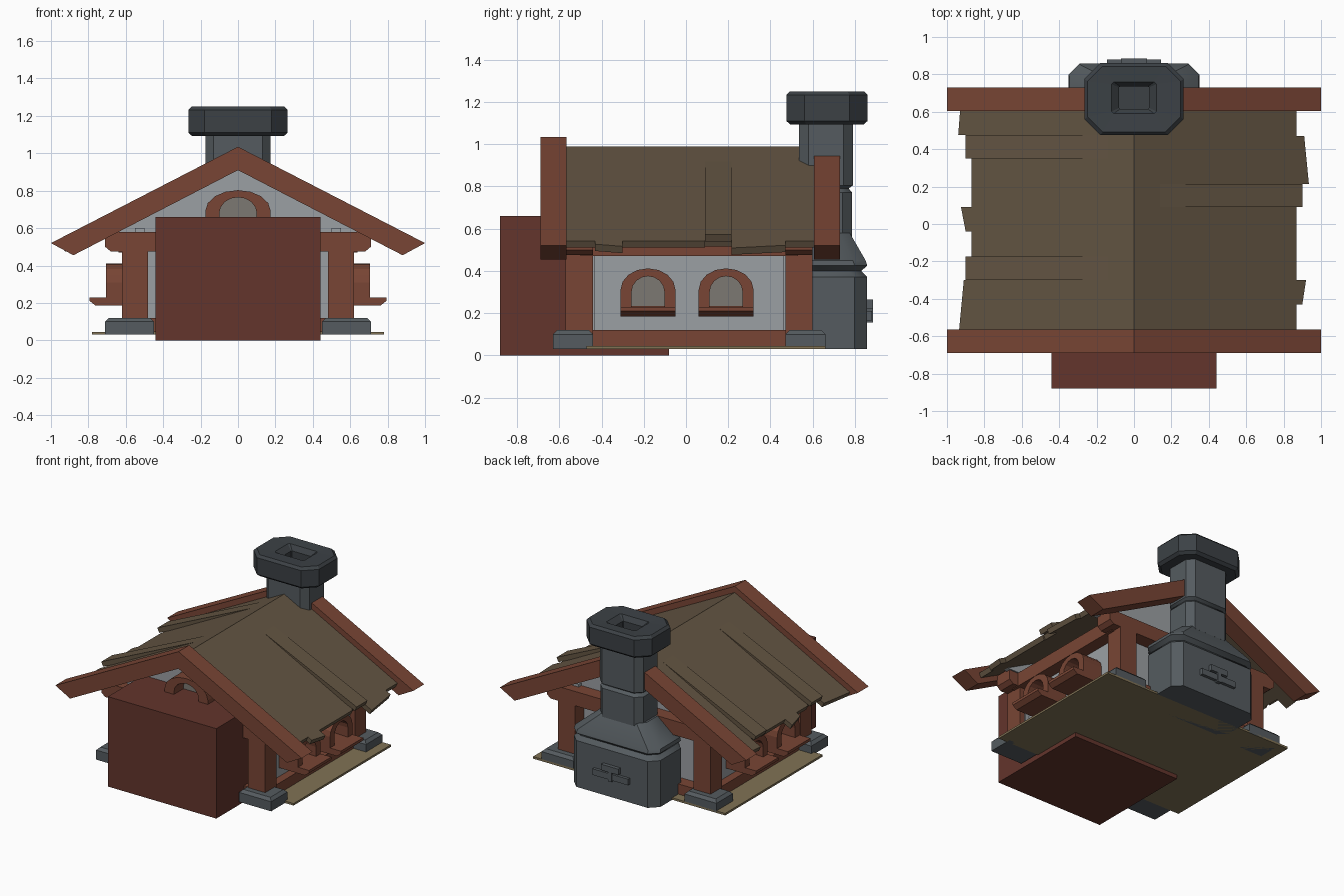
import bpy, bmesh, math

if "Cube" in bpy.data.objects:
    bpy.data.objects.remove(bpy.data.objects["Cube"])


def material(name, col):
    m = bpy.data.materials.new(name)
    m.diffuse_color = (*col, 1)
    m.use_nodes = True
    m.node_tree.nodes["Principled BSDF"].inputs["Base Color"].default_value = m.diffuse_color
    return m


RED = material("red_timber", (0.19, 0.06, 0.035))
DARK = material("dark_red", (0.125, 0.035, 0.025))
ROOF = material("roof_wood", (0.125, 0.09, 0.055))
TAN = material("floor_tan", (0.22, 0.17, 0.09))
WALL = material("plaster", (0.33, 0.35, 0.37))
STONE = material("stone", (0.09, 0.105, 0.115))
CAP = material("dark_stone", (0.045, 0.053, 0.06))
GLASS = material("window_pane", (0.2, 0.19, 0.17))


def mesh(name, verts, faces, mat, smooth=False):
    bm = bmesh.new()
    vs = [bm.verts.new(v) for v in verts]
    for f in faces:
        bm.faces.new([vs[i] for i in f])
    bmesh.ops.recalc_face_normals(bm, faces=bm.faces)
    me = bpy.data.meshes.new(name)
    bm.to_mesh(me)
    bm.free()
    me.materials.append(mat)
    ob = bpy.data.objects.new(name, me)
    bpy.context.collection.objects.link(ob)
    if smooth:
        bpy.context.view_layer.objects.active = ob
        ob.select_set(True)
        bpy.ops.object.shade_smooth_by_angle(angle=math.radians(35))
        ob.select_set(False)
    return ob


def loft(name, rings, mat, smooth=False):
    """Skin a list of equal-length rings and cap both ends."""
    n = len(rings[0])
    faces = [list(range(n)), [(len(rings) - 1) * n + i for i in range(n)]]
    for r in range(len(rings) - 1):
        for i in range(n):
            j = (i + 1) % n
            faces.append([r * n + i, r * n + j, (r + 1) * n + j, (r + 1) * n + i])
    return mesh(name, [p for ring in rings for p in ring], faces, mat, smooth)


def prism(name, pts, axis, a, b, mat):
    """Extrude a 2D profile along x (y,z points) or y (x,z points)."""
    put = (lambda p, t: (t, p[0], p[1])) if axis == "x" else (lambda p, t: (p[0], t, p[1]))
    return loft(name, [[put(p, t) for p in pts] for t in (a, b)], mat)


def box(name, x0, x1, y0, y1, z0, z1, mat):
    return prism(name, [(x0, z0), (x1, z0), (x1, z1), (x0, z1)], "y", y0, y1, mat)


def octo(hx, y0, y1, c, z):
    """Rectangle ring with chamfered corners."""
    return [(-hx + c, y0, z), (hx - c, y0, z), (hx, y0 + c, z), (hx, y1 - c, z),
            (hx - c, y1, z), (-hx + c, y1, z), (-hx, y1 - c, z), (-hx, y0 + c, z)]


def arch(c, half, z0, spring, top, n=8):
    pts = [(c + half, z0)]
    for i in range(n + 1):
        a = math.pi * i / n
        pts.append((c + half * math.cos(a), spring + (top - spring) * math.sin(a)))
    return pts + [(c - half, z0)]


# Floor and front block
box("floor_board", -0.78, 0.78, -0.47, 0.66, 0.03, 0.045, TAN)
box("front_block", -0.44, 0.44, -0.88, -0.08, 0, 0.66, DARK)

# Walls: side walls and gable walls
for s in (-1, 1):
    box("side_wall", s * 0.5, s * 0.55, -0.5, 0.53, 0.045, 0.6, WALL)
gable = [(-0.58, 0.045), (0.58, 0.045), (0.58, 0.57), (0.74, 0.57), (0, 0.95),
         (-0.74, 0.57), (-0.58, 0.57)]
prism("front_gable_wall", gable, "y", -0.47, -0.43, WALL)
prism("back_gable_wall", gable, "y", 0.46, 0.50, WALL)

# Corner stones and posts
for s in (-1, 1):
    for y0, y1, p0, p1 in ((-0.63, -0.44, -0.57, -0.44), (0.47, 0.66, 0.47, 0.60)):
        x0, x1 = sorted((s * 0.45, s * 0.71))
        ring = lambda d, z: [(x0 + d, y0 + d, z), (x1 - d, y0 + d, z),
                             (x1 - d, y1 - d, z), (x0 + d, y1 - d, z)]
        loft("corner_stone", [ring(0, 0.03), ring(0, 0.10), ring(0.02, 0.12)], STONE)
        box("corner_post", s * 0.48, s * 0.62, p0, p1, 0.1, 0.5, RED)
    # Side sill and eave beams
    box("side_sill_beam", s * 0.5, s * 0.61, -0.45, 0.48, 0.045, 0.12, RED)
    box("side_eave_beam", s * 0.53, s * 0.64, -0.5, 0.53, 0.47, 0.57, RED)

# Cross beams over and under the gable walls
beam = [(-0.71, 0.5), (-0.68, 0.475), (0.68, 0.475), (0.71, 0.5), (0.71, 0.58), (-0.71, 0.58)]
prism("front_cross_beam", beam, "y", -0.57, -0.44, RED)
prism("back_cross_beam", beam, "y", 0.47, 0.60, RED)
box("front_sill_beam", -0.5, 0.5, -0.56, -0.45, 0.045, 0.12, RED)
box("back_sill_beam", -0.5, 0.5, 0.48, 0.59, 0.045, 0.12, RED)

# Barge boards: whole at the front, cut around the chimney at the back
prism("front_barge_board", [(0, 1.035), (1, 0.52), (0.88, 0.455), (0, 0.91),
                            (-0.88, 0.455), (-1, 0.52)], "y", -0.69, -0.565, RED)
for s in (-1, 1):
    prism("back_barge_board", [(s * 0.17, 0.947), (s, 0.52), (s * 0.88, 0.455),
                               (s * 0.17, 0.822)], "y", 0.605, 0.73, RED)

# Roof planks: y0, y1, eave x at each edge, lift of a loose plank
rows = {
    1: [(-0.565, -0.43, 0.87, 0.87, 0), (-0.43, -0.30, 0.90, 0.92, 0), (-0.30, 0.09, 0.87, 0.87, 0),
        (0.09, 0.215, 0.90, 0.90, 0.045), (0.215, 0.47, 0.935, 0.91, 0), (0.47, 0.605, 0.87, 0.87, 0)],
    -1: [(-0.565, -0.30, 0.935, 0.91, 0), (-0.30, -0.175, 0.90, 0.90, 0.045), (-0.175, -0.04, 0.87, 0.87, 0),
         (-0.04, 0.09, 0.90, 0.925, 0), (0.09, 0.35, 0.87, 0.87, 0), (0.35, 0.475, 0.90, 0.90, 0.045),
         (0.475, 0.605, 0.94, 0.93, 0)],
}


def roof_z(x):
    return 0.99 - 0.515 * x


def plank(name, s, y0, y1, xs, e0, e1, lift, thick):
    rings = []
    for y, e in ((y0, e0), (y1, e1)):
        rings.append([(s * xs, y, roof_z(xs)), (s * e, y, roof_z(e) + lift),
                      (s * (e - 0.015), y, roof_z(e - 0.015) + lift - thick),
                      (s * xs, y, roof_z(xs) - thick)])
    loft(name, rings, ROOF)


for s, row in rows.items():
    for y0, y1, e0, e1, lift in row:
        if lift:
            plank("roof_plank", s, y0, y1, 0, 0.86, 0.86, 0, 0.04)
            plank("loose_roof_plank", s, y0, y1, 0.14, e0, e1, lift, 0.04)
        else:
            plank("roof_plank", s, y0, y1, 0, e0, e1, 0, 0.04)

# Side windows: arched frame, pane and sill
for s in (-1, 1):
    for c in (-0.18, 0.19):
        prism("window_frame", arch(c, 0.13, 0.225, 0.31, 0.412) + arch(c, 0.078, 0.225, 0.30, 0.375)[::-1],
              "x", s * 0.54, s * 0.705, RED)
        prism("window_pane", arch(c, 0.08, 0.225, 0.30, 0.377), "x", s * 0.54, s * 0.575, GLASS)
        prism("window_sill", [(s * 0.54, 0.185), (s * 0.76, 0.185), (s * 0.793, 0.21), (s * 0.793, 0.23),
                              (s * 0.705, 0.23), (s * 0.54, 0.235)], "y", c - 0.13, c + 0.13, RED)

# Front gable window
prism("gable_window_frame", arch(0, 0.175, 0.58, 0.69, 0.803) + arch(0, 0.10, 0.58, 0.68, 0.765)[::-1],
      "y", -0.45, -0.60, RED)
prism("gable_window_pane", arch(0, 0.103, 0.58, 0.68, 0.768), "y", -0.45, -0.49, GLASS)

# Chimney hearth, shoulder, and shaft
loft("chimney_base", [octo(0.35, 0.50, 0.858, 0.06, 0.03), octo(0.35, 0.50, 0.858, 0.06, 0.37),
                      octo(0.325, 0.52, 0.83, 0.06, 0.40), octo(0.35, 0.50, 0.858, 0.06, 0.425),
                      octo(0.345, 0.50, 0.85, 0.06, 0.45), octo(0.19, 0.53, 0.775, 0.05, 0.58)], STONE, True)
loft("chimney_lower_shaft", [octo(0.175, 0.535, 0.787, 0.045, 0.56), octo(0.175, 0.535, 0.787, 0.045, 0.77),
                             octo(0.16, 0.55, 0.77, 0.045, 0.79), octo(0.175, 0.535, 0.79, 0.045, 0.805),
                             octo(0.175, 0.535, 0.79, 0.045, 1.11)], STONE, True)

# Chimney cap with flue opening
loft("chimney_cap", [octo(0.245, 0.495, 0.84, 0.075, 1.092), octo(0.265, 0.475, 0.86, 0.085, 1.11),
                     octo(0.265, 0.475, 0.86, 0.085, 1.232), octo(0.248, 0.492, 0.843, 0.08, 1.25),
                     octo(0.12, 0.59, 0.76, 0.012, 1.245), octo(0.08, 0.615, 0.735, 0.005, 1.21),
                     octo(0.08, 0.615, 0.735, 0.005, 1.13)], CAP)

# Hearth latch on the back
box("latch_bar", -0.145, 0.145, 0.85, 0.88, 0.165, 0.21, STONE)
box("latch_plate", -0.07, 0.07, 0.85, 0.885, 0.222, 0.265, STONE)
box("latch_pin", -0.015, 0.015, 0.85, 0.885, 0.155, 0.225, STONE)
